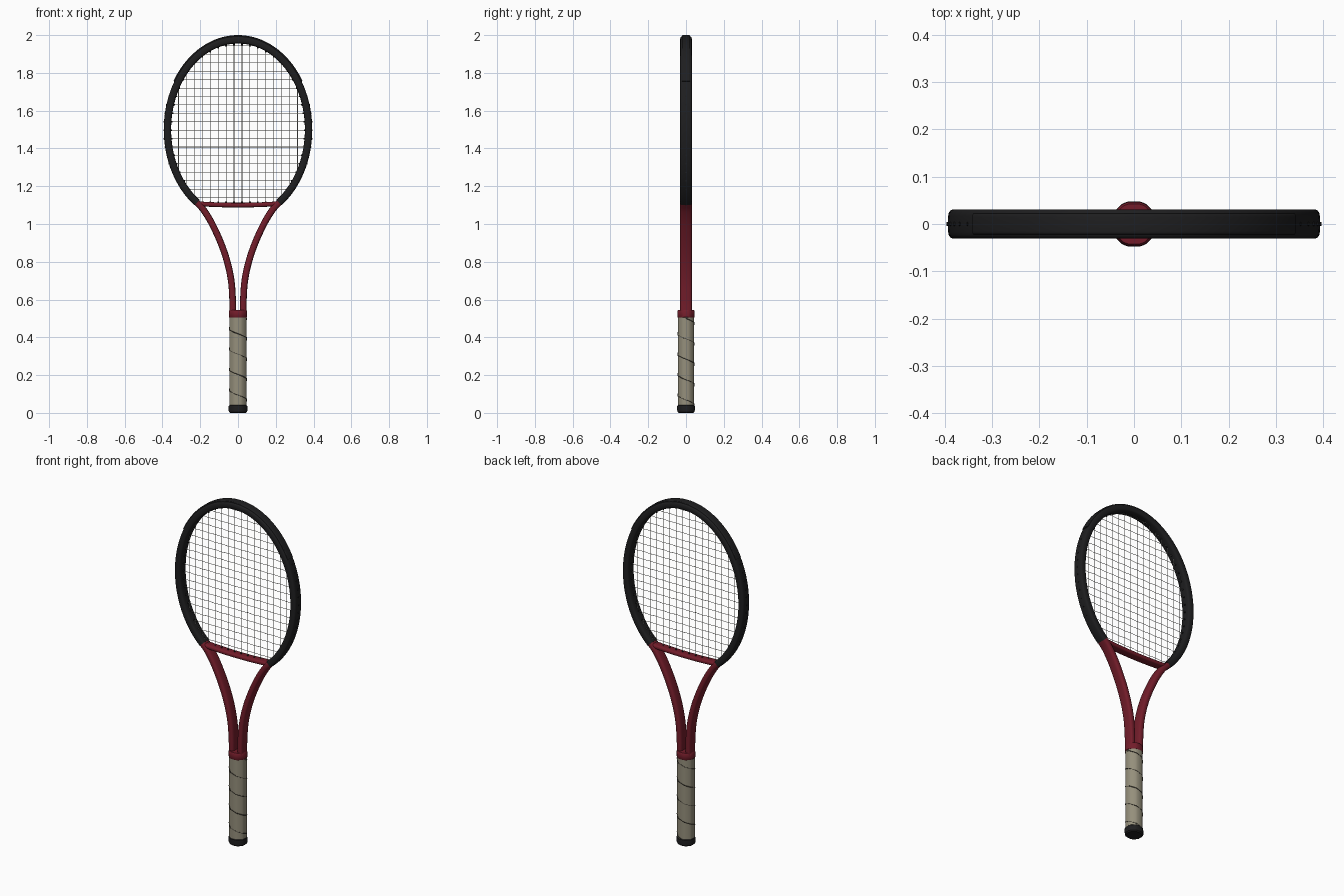
import bpy, bmesh, math
from mathutils import Vector

cube = bpy.data.objects.get("Cube")
if cube:
    bpy.data.objects.remove(cube)


def material(name, rgb):
    m = bpy.data.materials.new(name)
    m.use_nodes = True
    m.diffuse_color = (*rgb, 1)
    m.node_tree.nodes["Principled BSDF"].inputs["Base Color"].default_value = (*rgb, 1)
    return m


BLACK = material("frame black", (0.013, 0.013, 0.014))
RED = material("throat red", (0.17, 0.012, 0.023))
TAPE = material("grip beige", (0.30, 0.275, 0.20))
SEAM = material("seam dark", (0.05, 0.045, 0.035))
STRING = material("string off-white", (0.55, 0.55, 0.52))

CENTRE, HALF_W, HALF_H = 1.5, 0.3735, 0.475   # head ellipse
BRIDGE_Z = 1.10
HANDLE_WIDEN = 1.06                           # handle is slightly wider than deep


def finish(obj, mat):
    obj.data.materials.append(mat)
    bpy.ops.object.select_all(action='DESELECT')
    obj.select_set(True)
    bpy.context.view_layer.objects.active = obj
    bpy.ops.object.shade_smooth_by_angle(angle=math.radians(35))
    return obj


def skin(name, rings, mat):
    """Join equal rings of points into a capped solid."""
    bm = bmesh.new()
    loops = [[bm.verts.new(p) for p in ring] for ring in rings]
    n = len(loops[0])
    for a, b in zip(loops, loops[1:]):
        for i in range(n):
            bm.faces.new((a[i], a[(i + 1) % n], b[(i + 1) % n], b[i]))
    bm.faces.new(loops[0])
    bm.faces.new(loops[-1])
    bmesh.ops.recalc_face_normals(bm, faces=bm.faces)
    mesh = bpy.data.meshes.new(name)
    bm.to_mesh(mesh)
    bm.free()
    obj = bpy.data.objects.new(name, mesh)
    bpy.context.collection.objects.link(obj)
    return finish(obj, mat)


def rounded(w, d, power, n=20):
    """Superellipse cross-section, w in the racket plane and d in depth."""
    out = []
    for i in range(n):
        c, s = math.cos(math.tau * i / n), math.sin(math.tau * i / n)
        out.append((math.copysign(w * abs(c) ** power, c), math.copysign(d * abs(s) ** power, s)))
    return out


def sweep(name, path, profile, mat):
    """Sweep a cross-section along a path of (x, z) points."""
    pts = [Vector(p) for p in path]
    rings = []
    for i, p in enumerate(pts):
        t = (pts[min(i + 1, len(pts) - 1)] - pts[max(i - 1, 0)]).normalized()
        rings.append([(p.x + t.y * u, y, p.y - t.x * u) for u, y in profile])
    return skin(name, rings, mat)


def arc(start, end, grow=0.0, n=72):
    angles = [math.radians(start + (end - start) * i / n) for i in range(n + 1)]
    return [((HALF_W + grow) * math.cos(a), CENTRE + (HALF_H + grow) * math.sin(a)) for a in angles]


def smooth_path(ctrl, steps=8):
    """Catmull-Rom path through control points."""
    p = [Vector(c) for c in ctrl]
    p = [2 * p[0] - p[1]] + p + [2 * p[-1] - p[-2]]
    out = []
    for a, b, c, d in zip(p, p[1:], p[2:], p[3:]):
        for k in range(steps):
            t = k / steps
            out.append(0.5 * (2 * b + (c - a) * t + (2 * a - 5 * b + 4 * c - d) * t * t
                              + (3 * b - a - 3 * c + d) * t ** 3))
    return out + [p[-2]]


def wires(name, paths, radius, mat, sides=0):
    """Thin round wires, one per point path, as one mesh."""
    cu = bpy.data.curves.new(name, 'CURVE')
    cu.dimensions = '3D'
    cu.bevel_depth, cu.bevel_resolution, cu.use_fill_caps = radius, sides, True
    for path in paths:
        sp = cu.splines.new('POLY')
        sp.points.add(len(path) - 1)
        for pt, co in zip(sp.points, path):
            pt.co = (*co, 1)
    obj = bpy.data.objects.new(name, cu)
    bpy.context.collection.objects.link(obj)
    bpy.ops.object.select_all(action='DESELECT')
    obj.select_set(True)
    bpy.context.view_layer.objects.active = obj
    bpy.ops.object.convert(target='MESH')
    return finish(bpy.context.object, mat)


def octagon_point(angle, apothem, z):
    local = (angle + math.pi / 8) % (math.pi / 4) - math.pi / 8
    r = apothem / math.cos(local)
    return (HANDLE_WIDEN * r * math.cos(angle), r * math.sin(angle), z)


def handle(name, sections, mat):
    """Stack softened octagons given as (z, apothem)."""
    angles = [math.radians(45 * k + 22.5 + s) for k in range(8) for s in (-7, 7)]
    skin(name, [[octagon_point(a, r, z) for a in angles] for z, r in sections], mat)


# Head hoop and the bumper guard over its top
sweep("head_hoop", arc(-54.5, 234.5, n=96), rounded(0.0195, 0.031, 0.5), BLACK)
sweep("bumper_guard", arc(31, 149, 0.0155, 48), rounded(0.0095, 0.022, 0.35), BLACK)

# Two throat arms, mirrored
arm = smooth_path([(0.219, 1.115), (0.182, 1.074), (0.138, 1.002), (0.091, 0.9),
                   (0.057, 0.8), (0.036, 0.7), (0.0285, 0.6), (0.0275, 0.52)])
for side, name in ((1, "left_throat_arm"), (-1, "right_throat_arm")):
    sweep(name, [(side * p.x, p.y) for p in arm], rounded(0.0175, 0.031, 0.6), RED)

# Bridge closing the bottom of the head
sweep("throat_bridge", [(x / 20 * 0.222, BRIDGE_Z + 0.008 * (x / 20) ** 2) for x in range(-20, 21)],
      rounded(0.0125, 0.026, 0.6), RED)

# Handle: collar, wrapped grip and butt cap
handle("collar", [(0.505, 0.044), (0.508, 0.046), (0.538, 0.046), (0.545, 0.042)], RED)
handle("grip", [(0.03, 0.0435), (0.51, 0.0435)], TAPE)
handle("butt_cap", [(0, 0.04), (0.006, 0.046), (0.03, 0.047), (0.038, 0.046), (0.041, 0.043)], BLACK)

# Spiral seam of the grip tape
helix = [octagon_point(math.tau * i / 32, 0.0435, 0.5 - 0.108 * i / 32) for i in range(138)]
wires("grip_seam", [helix], 0.002, SEAM)

# Strings: sixteen mains and nineteen woven crosses, with grommets at their ends
mains, crosses, grommets = [], [], []
columns = [0.021 + 0.042 * (k - 8) for k in range(16)]
for x in columns:
    h = HALF_H * math.sqrt(1 - (x / HALF_W) ** 2)
    top = CENTRE + h
    low = max(CENTRE - h, BRIDGE_Z)
    mains.append([(x, 0, low), (x, 0, top)])
    grommets.append([(x, 0, top), (x, 0, top - 0.028)])
    grommets.append([(x, 0, low), (x, 0, low + 0.018)])
for k in range(19):
    z = 1.14 + 0.0446 * k
    w = HALF_W * math.sqrt(1 - ((z - CENTRE) / HALF_H) ** 2)
    weave = [(x, 0.002 * (-1) ** (i + k), z) for i, x in enumerate(columns) if abs(x) < w - 0.01]
    crosses.append([(-w, 0, z)] + weave + [(w, 0, z)])
    reach = 0.022 if z < 1.75 else 0
    for s in (-1, 1):
        grommets.append([(s * (w - 0.025), 0, z), (s * (w + reach), 0, z)])
wires("main_strings", mains, 0.0015, STRING)
wires("cross_strings", crosses, 0.0015, STRING)
wires("grommets", grommets, 0.0045, BLACK, 1)
